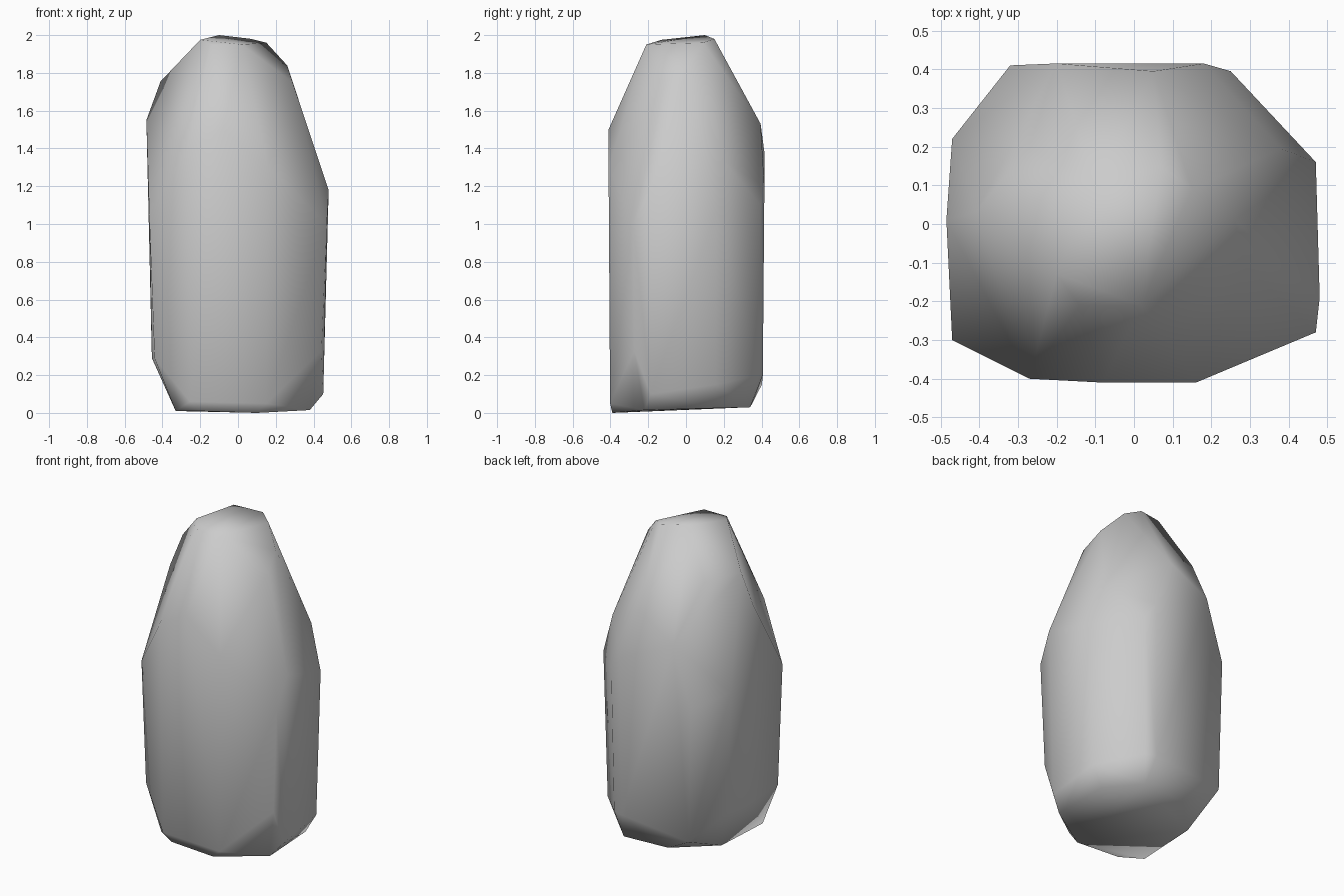
import bpy
import bmesh

default_cube = bpy.data.objects.get("Cube")
if default_cube:
    bpy.data.objects.remove(default_cube, do_unlink=True)

# Stone colour
stone = bpy.data.materials.new("stone_grey")
stone.use_nodes = True
grey = (0.6, 0.6, 0.6, 1.0)
stone.diffuse_color = grey
stone.node_tree.nodes["Principled BSDF"].inputs["Base Color"].default_value = grey

# Upright corners of the boulder: x, y, lower end, upper end
columns = [
    (-0.32, 0.41, 0.15, 1), (0.18, 0.415, 0.2, 1.2), (0.25, 0.395, 0.2, 1.1),
    (0.47, 0.16, 0.15, 1.07), (0.48, -0.19, 0.1, 1.18), (0.47, -0.28, 0.33, 1),
    (0.16, -0.41, 0.05, 1.3), (-0.27, -0.4, 0.06, 1.39), (-0.47, -0.3, 0.29, 1.06),
    (-0.485, 0.01, 0.29, 1.55), (-0.47, 0.22, 0.3, 1.08),
]
# Bulges on the sloping shoulders
shoulders = [(-0.41, 0.03, 1.755), (-0.27, 0.2, 1.72), (-0.2, 0.415, 1.38),
             (0.05, 0.395, 1.53), (0.38, 0.195, 1.34), (0.26, 0.01, 1.84),
             (0.29, -0.11, 1.75), (-0.08, -0.41, 1.5)]
# Slanted cap
cap = [(-0.2, -0.13, 1.975), (-0.1, 0.1, 2), (0.07, 0.15, 1.98),
       (0.15, 0.09, 1.96), (0.02, -0.21, 1.95), (-0.14, -0.21, 1.95)]
# Underside
foot = [(-0.33, -0.3, 0.01), (-0.2, -0.38, 0.01), (0.1, -0.39, 0),
        (0.38, -0.22, 0.015), (0.37, 0.15, 0.025), (0.2, 0.34, 0.03),
        (-0.1, 0.32, 0.03), (-0.32, 0.1, 0.02)]

points = shoulders + cap + foot
for x, y, low, high in columns:
    points += [(x * 0.94, y * 0.98, low), (x, y, high)]

# Wrap the corners in one faceted skin
bm = bmesh.new()
for point in points:
    bm.verts.new(point)
bmesh.ops.convex_hull(bm, input=bm.verts[:])
loose = [v for v in bm.verts if not v.link_faces]
bmesh.ops.delete(bm, geom=loose, context="VERTS")
bmesh.ops.recalc_face_normals(bm, faces=bm.faces[:])
for face in bm.faces:
    face.smooth = True

mesh = bpy.data.meshes.new("boulder")
bm.to_mesh(mesh)
bm.free()
mesh.materials.append(stone)
boulder = bpy.data.objects.new("boulder", mesh)
bpy.context.collection.objects.link(boulder)
